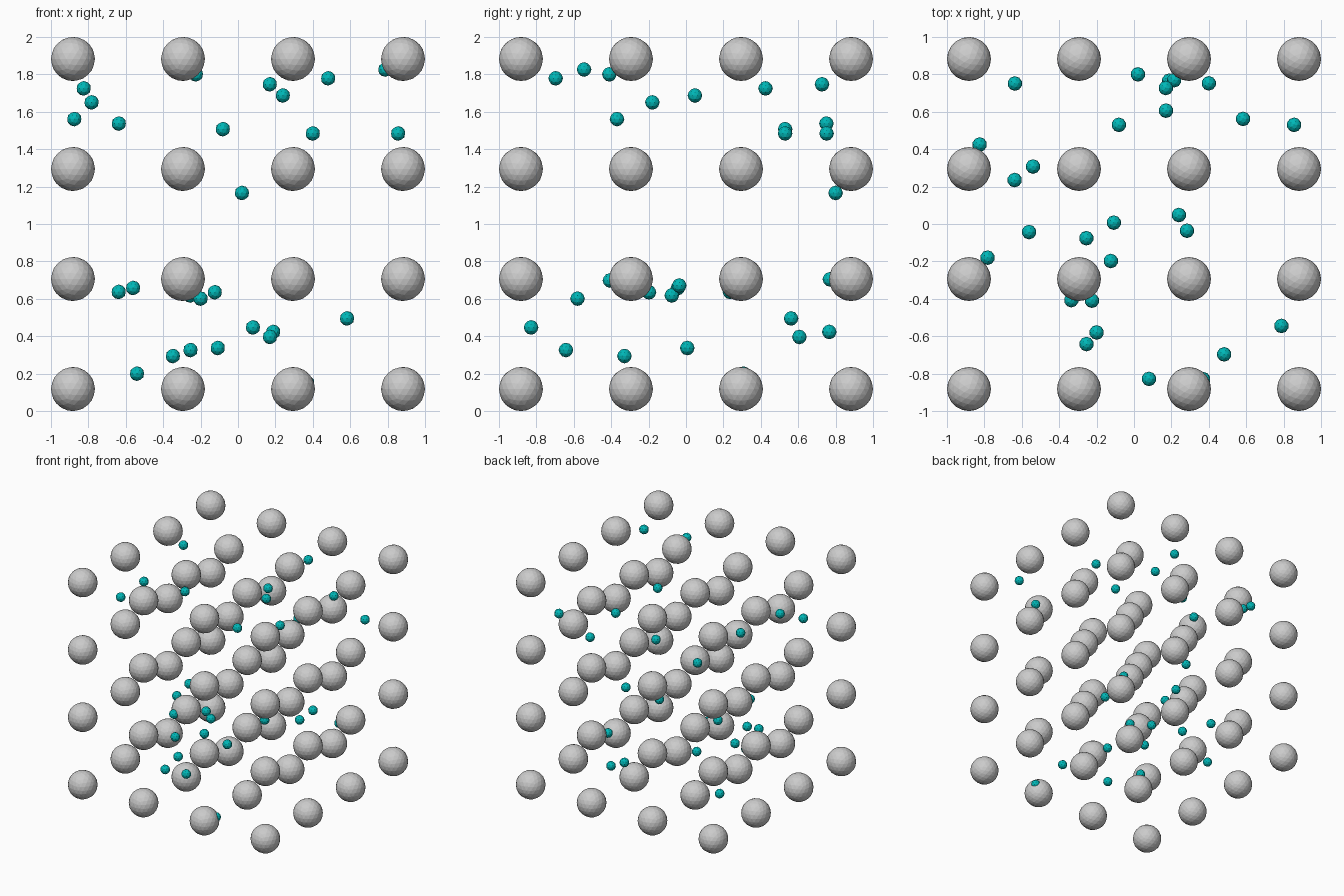
import bpy
from itertools import product

STEP = 2 / 3.4          # lattice spacing
R_ATOM = STEP * 0.2
R_ION = STEP / 15


def ball_mesh(name, radius, subdivisions):
    bpy.ops.mesh.primitive_ico_sphere_add(radius=radius, subdivisions=subdivisions)
    ob = bpy.context.object
    mesh = ob.data
    mesh.name = name
    bpy.data.objects.remove(ob)
    return mesh


def place(name, mesh, loc):
    ob = bpy.data.objects.new(name, mesh)
    ob.location = loc
    bpy.context.collection.objects.link(ob)


# fixed 4 x 4 x 4 lattice of large grey balls
atom = ball_mesh("lattice_ball", R_ATOM, 3)
for i, j, k in product(range(4), repeat=3):
    place(f"lattice_ball_{i}{j}{k}", atom,
          ((i - 1.5) * STEP, (j - 1.5) * STEP, R_ATOM + k * STEP))

# small free balls scattered between the lattice
ion = ball_mesh("free_ball", R_ION, 2)
teal = bpy.data.materials.new("teal")
teal.diffuse_color = (0.0, 0.48, 0.48, 1)
ion.materials.append(teal)
scatter = [
    (-0.825, 0.425, 1.725), (-0.783, -0.18, 1.65), (-0.875, -0.369, 1.561),
    (-0.637, 0.751, 1.537), (-0.225, -0.41, 1.80), (-0.081, 0.53, 1.507),
    (0.17, 0.727, 1.747), (0.24, 0.048, 1.687), (0.482, -0.697, 1.779),
    (0.788, -0.545, 1.826), (0.40, 0.752, 1.484), (0.856, 0.53, 1.484),
    (0.021, 0.80, 1.166), (-0.638, 0.235, 0.637), (-0.561, -0.043, 0.658),
    (-0.255, -0.076, 0.618), (-0.20, -0.58, 0.601), (-0.124, -0.198, 0.635),
    (0.08, -0.828, 0.447), (0.188, 0.766, 0.423), (0.171, 0.606, 0.396),
    (0.583, 0.562, 0.495), (-0.348, -0.329, 0.294), (-0.254, -0.642, 0.326),
    (-0.108, 0.007, 0.337), (-0.54, 0.307, 0.20), (0.37, -0.83, 0.15),
    (-0.335, -0.407, 0.698), (0.283, -0.036, 0.671), (0.215, 0.769, 0.704),
]
for n, loc in enumerate(scatter):
    place(f"free_ball_{n}", ion, loc)
